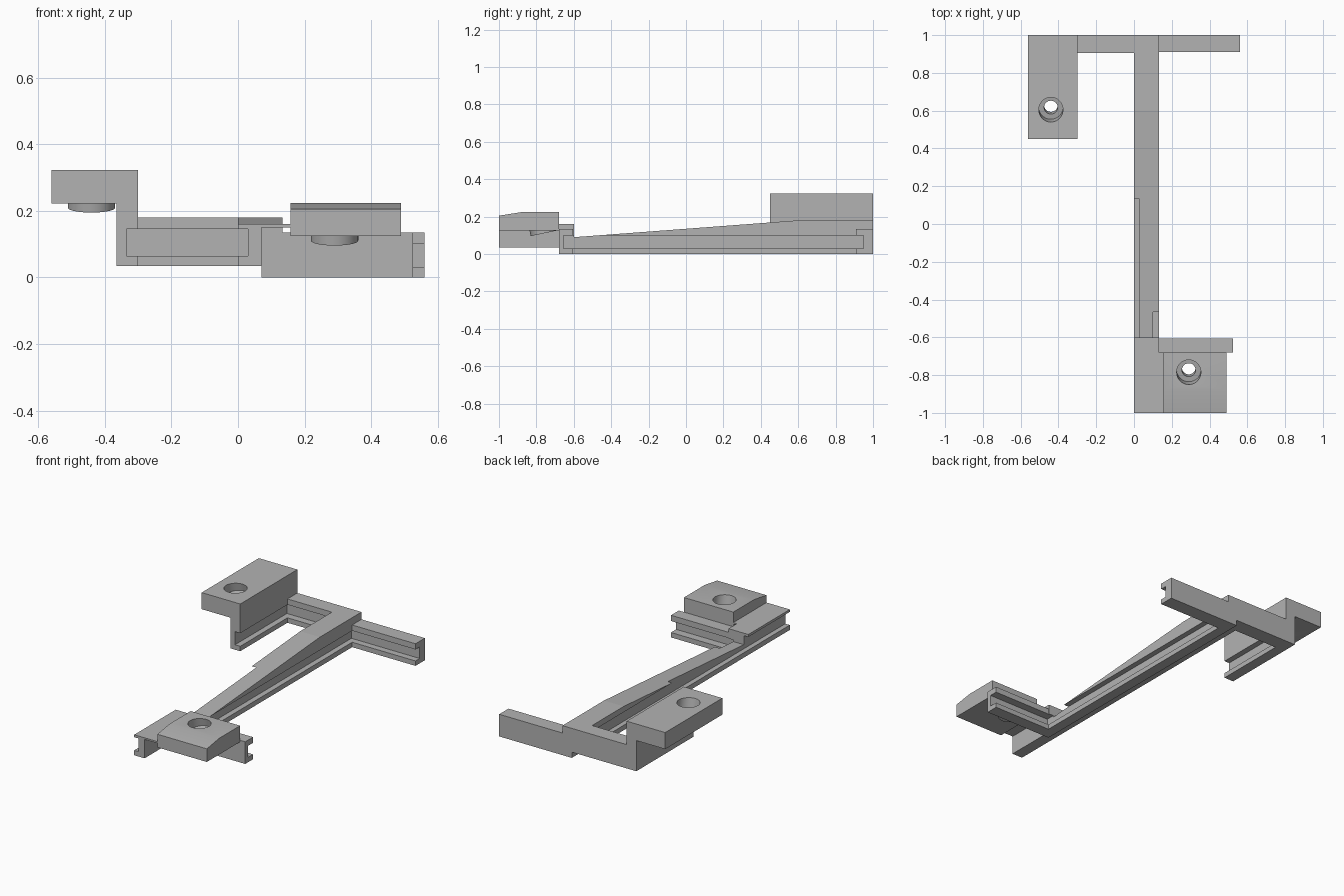
import bpy, bmesh, math
from mathutils import Matrix, Vector

cube = bpy.data.objects.get("Cube")
if cube:
    bpy.data.objects.remove(cube)

grey = bpy.data.materials.new("plain_grey")
grey.use_nodes = True
colour = (0.45, 0.45, 0.45, 1)
grey.diffuse_color = colour
grey.node_tree.nodes["Principled BSDF"].inputs["Base Color"].default_value = colour

TILT = math.radians(12)
SCREW_AXIS = Vector((0, -math.sin(TILT), math.cos(TILT)))


def finish(name, bm):
    bmesh.ops.recalc_face_normals(bm, faces=bm.faces)
    mesh = bpy.data.meshes.new(name)
    bm.to_mesh(mesh)
    bm.free()
    mesh.materials.append(grey)
    obj = bpy.data.objects.new(name, mesh)
    bpy.context.collection.objects.link(obj)
    return obj


def prism(name, x0, x1, profile):
    """Extrude a (y, z) profile from x0 to x1."""
    bm = bmesh.new()
    face = bm.faces.new([bm.verts.new((x0, y, z)) for y, z in profile])
    new = bmesh.ops.extrude_face_region(bm, geom=[face])["geom"]
    bmesh.ops.translate(bm, vec=(x1 - x0, 0, 0),
                        verts=[v for v in new if isinstance(v, bmesh.types.BMVert)])
    return finish(name, bm)


def box(name, x, y, z):
    return prism(name, *x, [(y[0], z[0]), (y[1], z[0]), (y[1], z[1]), (y[0], z[1])])


def tilted_cylinder(name, top, start, end, radius):
    """Cylinder on the screw axis, between two depths below the top point."""
    bm = bmesh.new()
    centre = Vector(top) - SCREW_AXIS * (start + end) / 2
    bmesh.ops.create_cone(bm, cap_ends=True, segments=48, radius1=radius, radius2=radius,
                          depth=end - start,
                          matrix=Matrix.Translation(centre) @ Matrix.Rotation(TILT, 4, "X"))
    return finish(name, bm)


def boolean(obj, tools, operation="DIFFERENCE"):
    """Apply the tools to the object one after another, then remove them."""
    bpy.context.view_layer.objects.active = obj
    for tool in tools:
        tool.hide_render = True
        mod = obj.modifiers.new("cut", "BOOLEAN")
        mod.operation, mod.solver, mod.object = operation, "EXACT", tool
        bpy.ops.object.modifier_apply(modifier=mod.name)
        bpy.data.objects.remove(tool)


def left_groove():
    return box("left_groove_cutter", (-0.335, 0.03), (-1.1, 0.95), (0.065, 0.145))


def right_groove():
    return box("right_groove_cutter", (0.10, 0.7), (-0.655, 0.95), (0.03, 0.10))


# Long tapered beam with a raised front tab and a channel on each side
beam = prism("main_beam", 0, 0.133, [(-1, 0), (1, 0), (1, 0.18), (0.6, 0.18),
                                     (-0.6, 0.09), (-0.6, 0.16), (-1, 0.16)])
boolean(beam, [
    box("underside_step_cutter", (-0.1, 0.07), (-1.1, 1.1), (-0.1, 0.035)),
    box("front_tab_cutter", (0.07, 0.3), (-1.1, -0.68), (-0.1, 0.15)),
    left_groove(), right_groove()])
box("front_tab_edge", (0.133, 0.16), (-1, -0.68), (0.15, 0.16))

# Channel arms at the front and back
arms = [("front_arm", (0.133, 0.525), (-0.68, -0.605), (0, 0.135), right_groove),
        ("back_right_arm", (0.133, 0.56), (0.91, 1), (0, 0.135), right_groove),
        ("back_left_arm", (-0.30, 0), (0.905, 1), (0.035, 0.18), left_groove),
        ("clamp_wall", (-0.365, -0.30), (0.45, 1), (0.035, 0.222), left_groove)]
for name, x, y, z, groove in arms:
    boolean(box(name, x, y, z), [groove()])

# Clamp blocks, each with a tilted boss and a counterbored screw hole
large = box("large_clamp_block", (-0.56, -0.30), (0.45, 1), (0.222, 0.323))
small = prism("small_clamp_block", 0.157, 0.49, [(-1, 0.125), (-0.68, 0.125), (-0.68, 0.224),
                                                 (-0.88, 0.224), (-1, 0.205)])
for block, top in ((large, (-0.44, 0.605, 0.323)), (small, (0.29, -0.785, 0.224))):
    boolean(block, [tilted_cylinder("boss", top, 0.05, 0.116, 0.071)], "UNION")
    boolean(block, [tilted_cylinder("counterbore_cutter", top, -0.1, 0.06, 0.064),
                    tilted_cylinder("screw_hole_cutter", top, 0, 0.3, 0.036)])
    block.select_set(True)
    bpy.context.view_layer.objects.active = block
    bpy.ops.object.shade_smooth_by_angle(angle=math.radians(30))
    block.select_set(False)
